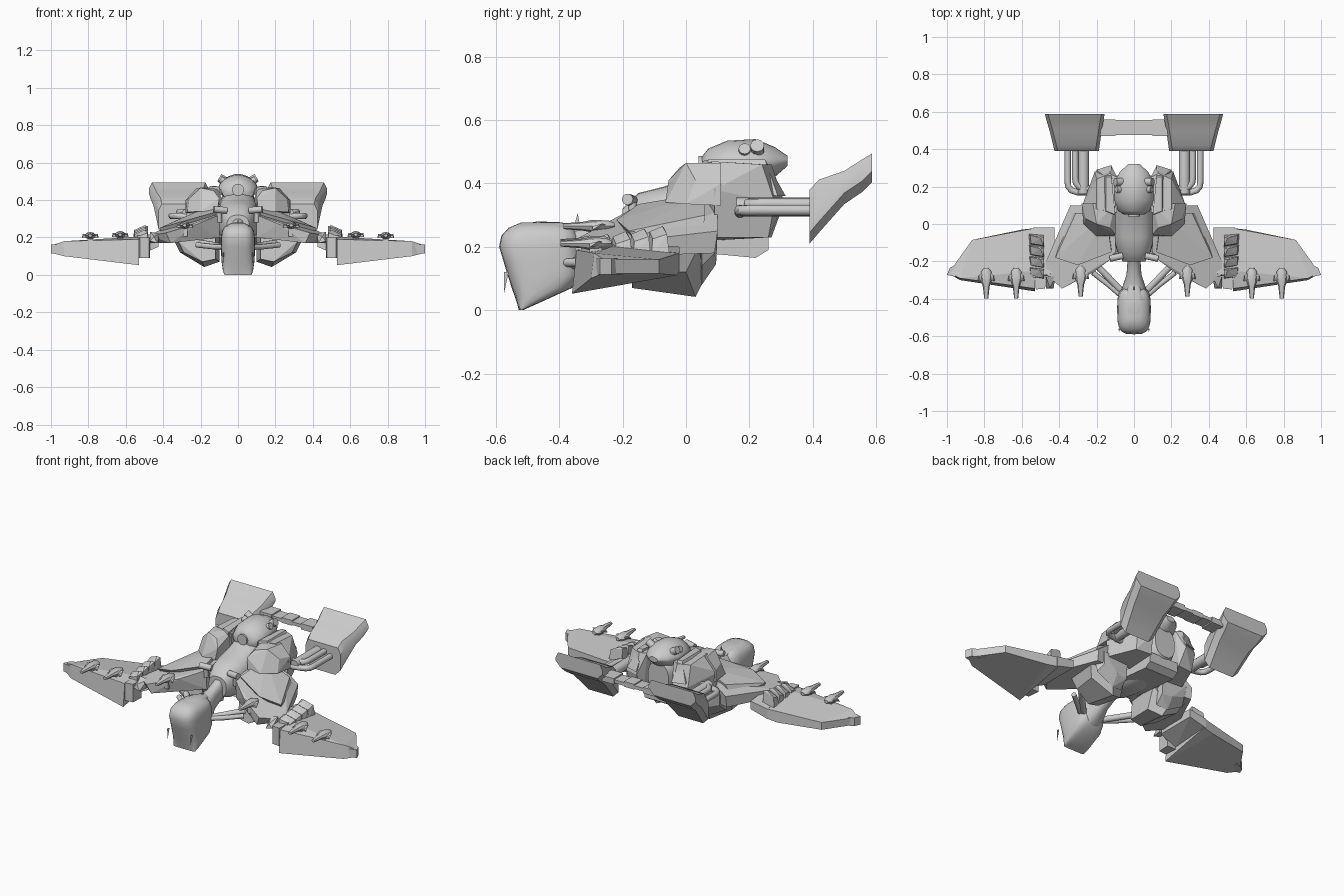
import bpy, bmesh, math
from mathutils import Vector


def finish(name, bm, mirror=False, smooth=0):
    bmesh.ops.recalc_face_normals(bm, faces=bm.faces)
    me = bpy.data.meshes.new(name)
    bm.to_mesh(me)
    bm.free()
    ob = bpy.data.objects.new(name, me)
    bpy.context.collection.objects.link(ob)
    if mirror:
        ob.modifiers.new("mirror", 'MIRROR').use_mirror_merge = False
    if smooth:
        bpy.ops.object.select_all(action='DESELECT')
        ob.select_set(True)
        bpy.context.view_layer.objects.active = ob
        bpy.ops.object.shade_smooth_by_angle(angle=math.radians(smooth))
    return ob


def hull(name, pts, mirror=True):
    """Faceted block: convex hull of its corner points."""
    bm = bmesh.new()
    for p in pts:
        bm.verts.new(p)
    r = bmesh.ops.convex_hull(bm, input=bm.verts)
    junk = {v for v in r["geom_interior"] + r["geom_unused"] if isinstance(v, bmesh.types.BMVert)}
    bmesh.ops.delete(bm, geom=list(junk), context='VERTS')
    bmesh.ops.dissolve_limit(bm, angle_limit=0.12, verts=bm.verts, edges=bm.edges)
    return finish(name, bm, mirror)


def skin(name, rings, mirror=False, smooth=40):
    bm = bmesh.new()
    vs = [[bm.verts.new(p) for p in r] for r in rings]
    n = len(vs[0])
    for a, b in zip(vs, vs[1:]):
        for i in range(n):
            bm.faces.new((a[i], a[(i + 1) % n], b[(i + 1) % n], b[i]))
    bm.faces.new(vs[0])
    bm.faces.new(vs[-1])
    return finish(name, bm, mirror, smooth)


def oval(a, b, power, n=24):
    """Rounded-rectangle ring as (u, v) pairs."""
    out = []
    for i in range(n):
        t = 2 * math.pi * i / n
        c, s = math.cos(t), math.sin(t)
        out.append((a * math.copysign(abs(c) ** power, c), b * math.copysign(abs(s) ** power, s)))
    return out


def loft_y(name, secs, x=0, power=0.8, mirror=False, n=24):
    """Sections are (y, half width, z bottom, z top)."""
    return skin(name, [[(x + u, y, (zb + zt) / 2 + v) for u, v in oval(w, (zt - zb) / 2, power, n)]
                       for y, w, zb, zt in secs], mirror)


def tube(name, path, r, mirror=True, n=12):
    path = [Vector(p) for p in path]
    rings = []
    for i, p in enumerate(path):
        d = (path[min(i + 1, len(path) - 1)] - path[max(i - 1, 0)]).normalized()
        q = Vector((0, 0, 1)).rotation_difference(d)
        rings.append([p + q @ Vector((r * math.cos(2 * math.pi * k / n), r * math.sin(2 * math.pi * k / n), 0))
                      for k in range(n)])
    return skin(name, rings, mirror)


def box(name, x0, x1, y0, y1, z0, z1, mirror=True):
    return hull(name, [(x, y, z) for x in (x0, x1) for y in (y0, y1) for z in (z0, z1)], mirror)


# Cockpit head, stacked in z
head = [(0.0, -.528, -.515, .072), (.02, -.533, -.47, .08), (.07, -.55, -.36, .088), (.11, -.563, -.335, .09),
        (.15, -.575, -.33, .09), (.2, -.59, -.335, .09), (.235, -.583, -.34, .085), (.26, -.56, -.355, .07),
        (.277, -.52, -.40, .035)]
skin("cockpit_head", [[(u, (a + b) / 2 + v, z) for u, v in oval(w, (b - a) / 2, .6)] for z, a, b, w in head])
loft_y("canopy", [(-.52, .02, .25, .27), (-.47, .045, .25, .28), (-.40, .05, .24, .278), (-.33, .03, .22, .265)])
hull("head_fin", [(.006, -.36, .24), (-.006, -.36, .24), (0, -.342, .307), (.006, -.33, .24), (-.006, -.33, .24)], False)
hull("chin_spike", [(.08, -.575, .12), (.084, -.56, .12), (.075, -.56, .12), (.078, -.574, .055)])

# Neck and struts
loft_y("neck", [(-.38, .075, .07, .25), (-.33, .06, .09, .262), (-.27, .04, .14, .265), (-.2, .035, .17, .3),
                (-.14, .05, .2, .33)])
tube("neck_strut", [(.04, -.38, .14), (.08, -.345, .15), (.2, -.22, .17)], .018)
tube("neck_strut_lower", [(.05, -.40, .15), (.13, -.33, .15), (.22, -.26, .16)], .014)

# Central fuselage
loft_y("fuselage", [(-.2, .06, .2, .32), (-.15, .09, .18, .37), (-.07, .11, .17, .39), (.03, .11, .17, .42),
                    (.1, .1, .18, .46), (.2, .1, .2, .47), (.27, .07, .25, .43)])
hull("belly_keel", [(x, y, z) for x in (-.1, .1) for y, z in
                    ((-.15, .2), (.08, .24), (.1, .2), (.22, .165), (.26, .19), (.26, .25))], False)

# Dome turret on the back, with eye and twin barrels
loft_y("dome", [(.05, .05, .40, .485), (.07, .085, .38, .51), (.13, .105, .39, .535), (.22, .105, .39, .54),
                (.28, .075, .42, .515), (.32, .03, .455, .488)], power=1.15)
tube("dome_eye", [(0, .04, .455), (0, .08, .455)], .032, False, 16)
tube("dome_barrel", [(.03, .225, .48), (.1, .225, .52)], .022)
tube("dome_barrel_small", [(.03, .185, .475), (.095, .185, .51)], .019)

# Shoulder pods and rear hull blocks
hull("shoulder_pod", [(.11, -.065, .34), (.1, -.055, .41), (.13, -.02, .45), (.2, .0, .465), (.22, .11, .465),
                      (.1, .11, .465), (.26, .03, .41), (.28, .11, .4), (.2, -.065, .34), (.27, .0, .335),
                      (.28, .11, .33), (.1, .11, .33)])
hull("rear_block", [(.09, .06, .46), (.2, .08, .47), (.28, .09, .38), (.27, .09, .23), (.09, .08, .22), (.2, .24, .46),
                    (.21, .28, .34), (.12, .31, .34), (.13, .27, .46), (.09, .25, .46), (.2, .26, .23), (.1, .27, .23)])
hull("rear_wedge", [(.1, .05, .47), (.15, .07, .475), (.1, .06, .4), (.17, .06, .4), (.12, .315, .36),
                    (.2, .29, .36), (.12, .25, .475), (.15, .25, .475)])

# Inner wings and their stepped skirts
hull("inner_wing", [(.47, -.2, .215), (.34, .1, .25), (.26, .1, .31), (.1, .05, .35), (.1, -.17, .32), (.22, -.26, .27),
                    (.385, -.345, .225), (.47, -.27, .21), (.47, -.2, .17), (.34, .09, .18), (.1, .06, .2),
                    (.1, -.16, .2), (.36, -.33, .17)])
hull("wing_cover", [(.12, -.15, .335), (.3, -.22, .285), (.42, -.18, .25), (.31, .06, .3), (.15, .06, .37),
                    (.12, -.1, .25), (.35, .05, .22), (.4, -.15, .2)])
hull("skirt", [(.12, -.16, .2), (.32, -.16, .18), (.12, -.17, .085), (.19, -.17, .07), (.29, -.15, .12), (.1, .0, .07),
               (.18, .03, .042), (.31, .0, .12), (.35, .04, .2), (.1, .05, .2), (.2, .06, .1)])
hull("rear_skirt", [(.13, .05, .22), (.33, .05, .24), (.13, .04, .09), (.2, .05, .08), (.31, .05, .14),
                    (.13, .09, .14), (.2, .095, .145), (.29, .09, .18), (.3, .1, .25), (.13, .1, .25)])

# Outer wings: main panel, stepped tip, root
hull("outer_wing", [(.53, -.36, .052), (.53, -.345, .19), (.93, -.3, .1), (.93, -.29, .18), (.99, -.265, .115),
                    (.99, -.26, .16), (.865, -.085, .115), (.865, -.085, .16), (.6, -.03, .11), (.6, -.03, .17),
                    (.53, -.022, .12), (.53, -.022, .18), (.53, -.25, .205), (.53, -.2, .09)])
hull("wing_tip", [(x, y, z) for x, y in ((.92, -.29), (1, -.272), (.985, -.235), (.92, -.2)) for z in (.113, .163)])
hull("wing_root", [(.425, -.02, .15), (.425, -.02, .2), (.425, -.27, .15), (.425, -.26, .22), (.54, -.02, .12),
                   (.54, -.02, .18), (.54, -.29, .1), (.54, -.29, .21)])
hull("root_bracket", [(x, y, z) for x, y in ((.47, -.27), (.53, -.27), (.525, -.35), (.475, -.345))
                      for z in (.09, .2)])

# Overlapping louvres at the wing root
for i in range(4):
    y, z = -.06 - i * .058, .24 - i * .008
    hull(f"louvre_{i + 1}", [(.48, y, z - .05), (.565, y + .01, z - .08), (.48, y - .01, z + .02), (.5, y - .015, z + .025),
                             (.555, y, z), (.48, y - .06, z - .04), (.56, y - .05, z - .07), (.485, y - .055, z + .008),
                             (.55, y - .045, z - .015)])
hull("front_louvre", [(.42, -.28, .22), (.47, -.28, .23), (.425, -.285, .17), (.47, -.285, .17), (.43, -.345, .17),
                      (.47, -.345, .18), (.45, -.34, .205)])

# Guns on both wings: tapering barrel, cross fins and pedestal
for name, x, y, z in (("inner_gun", .285, -.015, .265), ("wing_gun", .63, -.025, .215), ("tip_gun", .79, -.025, .21)):
    loft_y(name, [(y - .21, .012, z - .01, z + .01), (y - .23, .028, z - .018, z + .018),
                  (y - .28, .028, z - .02, z + .02), (y - .31, .018, z - .014, z + .014),
                  (y - .372, .011, z - .009, z + .009)], x, 1, True, 8)
    hull(name + "_fin", [(x - .045, y - .28, z - .012), (x + .045, y - .28, z - .012), (x - .04, y - .25, z + .008),
                         (x + .04, y - .25, z + .008), (x, y - .22, z), (x - .035, y - .28, z), (x + .035, y - .28, z)])
    box(name + "_mount", x - .015, x + .015, y - .28, y - .24, z - .06, z)

# Small sensor posts beside the fuselage
tube("sensor_post", [(.1, -.165, .28), (.1, -.17, .34)], .014)
tube("sensor_head", [(.06, -.17, .345), (.13, -.185, .35)], .018)

# Rear pipes bending out of the hull
for i, (x, z, y) in enumerate(((.355, .315, .18), (.315, .335, .2))):
    tube(f"rear_pipe_{i + 1}", [(.2, y - .01, z - .01), (x - .05, y - .01, z), (x - .02, y, z),
                                (x - .004, y + .02, z), (x, y + .045, z), (x, .43, z)], .017)
tube("exhaust_trunk", [(.27, .16, .325), (.27, .43, .325)], .03)

# Tail shields and the segmented bar between them
sections = [(.39, .188, .425, .21, .38), (.42, .184, .432, .245, .412), (.5, .172, .452, .335, .44),
            (.555, .163, .468, .372, .475), (.588, .157, .477, .405, .495)]
rings = []
for y, x0, x1, z0, z1 in sections:
    c = .035
    rings.append([(x0 + c, y, z0), (x1 - c, y, z0), (x1, y, z0 + c), (x1, y, z1 - c),
                  (x1 - c / 2, y, z1), (x0 + c / 2, y, z1), (x0, y, z1 - c), (x0, y, z0 + c)])
skin("tail_shield", rings, True, 30)
box("tail_bar", -.2, .2, .475, .555, .39, .41, False)
box("tail_bar_collar", .1, .18, .47, .56, .382, .418)
box("tail_bar_centre", -.035, .035, .475, .555, .385, .417, False)
